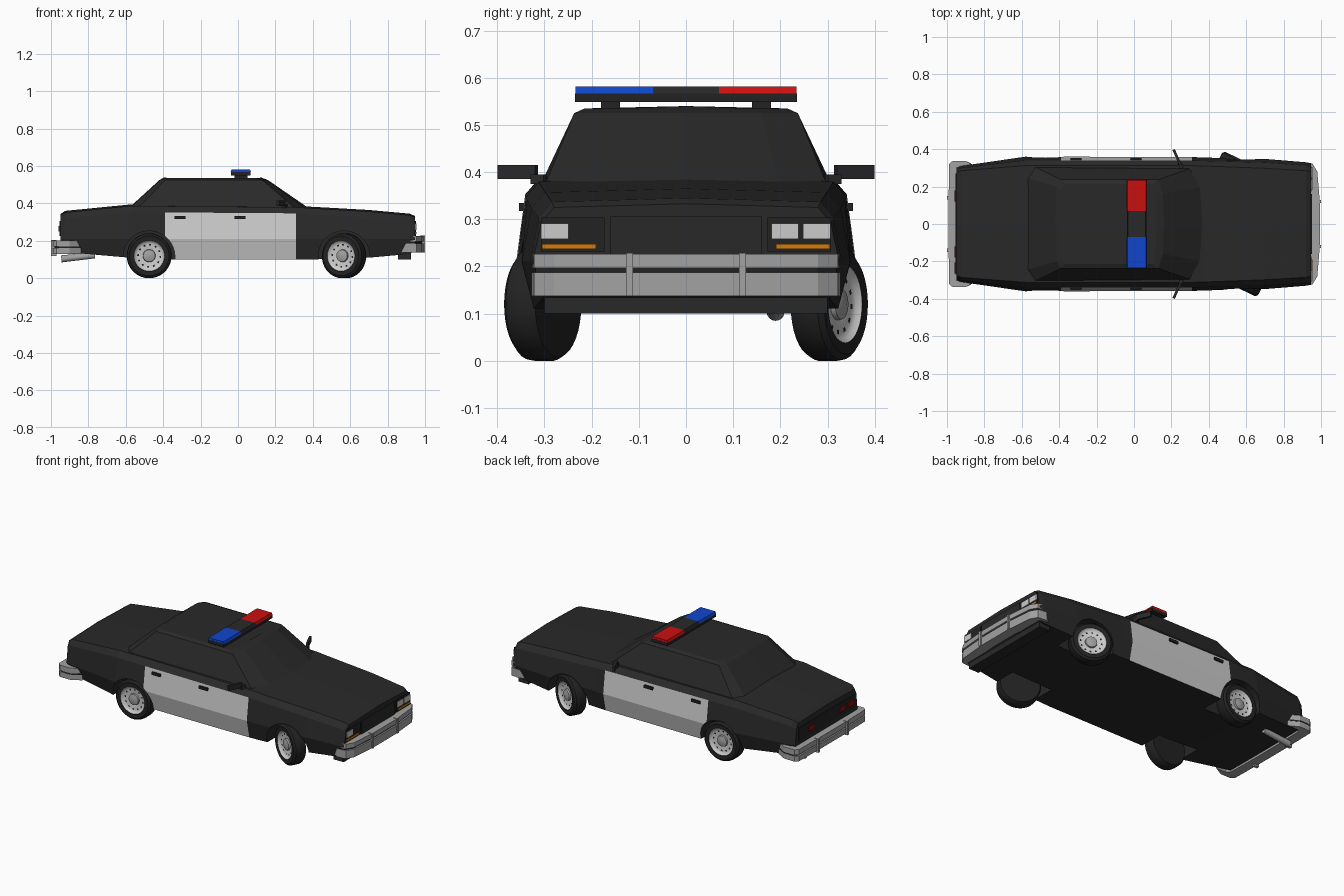
import bpy, bmesh, math
from mathutils import Matrix, Vector

if "Cube" in bpy.data.objects:
    bpy.data.objects.remove(bpy.data.objects["Cube"])


def material(name, r, g, b):
    m = bpy.data.materials.new(name)
    m.use_nodes = True
    m.diffuse_color = (r, g, b, 1)
    m.node_tree.nodes["Principled BSDF"].inputs["Base Color"].default_value = (r, g, b, 1)
    return m


BLACK = material("black paint", .022, .022, .022)
WHITE = material("white paint", .6, .6, .6)
CHROME = material("grey chrome", .36, .36, .36)
RUBBER = material("dark rubber", .016, .016, .016)
RED = material("red lamp", .6, .005, .005)
BLUE = material("blue lamp", .005, .06, .6)
AMBER = material("amber lamp", .65, .2, .005)
TAIL = material("tail lamp red", .25, .005, .005)


def finish(name, bm, mats, smooth=None):
    bmesh.ops.recalc_face_normals(bm, faces=bm.faces)
    mesh = bpy.data.meshes.new(name)
    bm.to_mesh(mesh)
    bm.free()
    ob = bpy.data.objects.new(name, mesh)
    bpy.context.collection.objects.link(ob)
    for m in mats:
        mesh.materials.append(m)
    if smooth:
        bpy.ops.object.select_all(action='DESELECT')
        ob.select_set(True)
        bpy.context.view_layer.objects.active = ob
        bpy.ops.object.shade_smooth_by_angle(angle=math.radians(smooth))
    return ob


def box(name, centre, size, mat, turn=0, taper=1):
    bm = bmesh.new()
    bmesh.ops.create_cube(bm, size=1)
    for v in bm.verts:
        k = taper if v.co.z > 0 else 1
        v.co = Vector((v.co.x * size[0] * k, v.co.y * size[1], v.co.z * size[2]))
    bm.transform(Matrix.Translation(centre) @ Matrix.Rotation(turn, 4, 'Z'))
    return finish(name, bm, [mat])


def loft(bm, rings, cap=True):
    """Join closed rings of points with quads."""
    rows = [[bm.verts.new(p) for p in ring] for ring in rings]
    n = len(rows[0])
    for a, b in zip(rows, rows[1:]):
        for i in range(n):
            bm.faces.new((a[i], a[(i + 1) % n], b[(i + 1) % n], b[i]))
    if cap:
        bm.faces.new(rows[0])
        bm.faces.new(rows[-1])


# Lower body: x, widest half width, top half width, bottom z, top z
STATIONS = [(-.95, .3, .275, .15, .335), (-.925, .31, .285, .14, .352),
            (-.58, .36, .312, .11, .386), (-.39, .36, .312, .1, .385),
            (.31, .358, .312, .1, .38), (.38, .355, .31, .1, .375),
            (.7, .348, .298, .11, .357), (.92, .33, .285, .13, .337),
            (.945, .325, .28, .15, .325)]


def section(x, w, t, zb, zt):
    half = [(w - .025, zb), (w, .21), (t + .6 * (w - t), zt - .033), (t, zt)]
    right = [(x, y, z) for y, z in half]
    left = [(x, -y, z) for y, z in reversed(half)]
    return right + [(x, 0, zt + .008)] + left


bm = bmesh.new()
loft(bm, [section(*s) for s in STATIONS])
for f in bm.faces:
    c = f.calc_center_median()
    if -.38 < c.x < .3 and abs(c.y) > .33 and c.z < .36:
        f.material_index = 1
body = finish("body", bm, [BLACK, WHITE])

# Wheel arches cut through the sides
AXLES = (-.475, .567)
bm = bmesh.new()
for x in AXLES:
    for s in (-1, 1):
        bmesh.ops.create_cone(bm, cap_ends=True, segments=32, radius1=.138, radius2=.138, depth=.3,
                              matrix=Matrix.Translation((x, s * .34, .115)) @ Matrix.Rotation(math.pi / 2, 4, 'X'))
cutter = finish("arch_cutter", bm, [BLACK])
cutter.hide_render = True
mod = body.modifiers.new("arches", 'BOOLEAN')
mod.operation = 'DIFFERENCE'
mod.solver = 'EXACT'
mod.object = cutter
bpy.ops.object.select_all(action='DESELECT')
body.select_set(True)
bpy.context.view_layer.objects.active = body
bpy.ops.object.modifier_apply(modifier=mod.name)
bpy.data.objects.remove(cutter)


# Cabin: mirrored outline rings from the belt line to the roof
def outline(pts, z, crown=0):
    full = pts + [(x, -y) for x, y in reversed(pts) if y > 0]
    return [(x, y, z + (crown if y == 0 else 0)) for x, y in full]


bm = bmesh.new()
loft(bm, [outline([(.385, 0), (.365, .2), (.31, .3), (-.54, .31), (-.585, .25), (-.59, 0)], .37),
          outline([(.16, 0), (.155, .16), (.13, .237), (-.39, .237), (-.415, .2), (-.42, 0)], .525),
          outline([(.12, 0), (.115, .14), (.1, .215), (-.37, .215), (-.39, .18), (-.395, 0)], .535, .005)])
sides = [f for f in bm.faces if abs(f.calc_center_median().y) > .25 and f.calc_area() > .05]
bmesh.ops.inset_individual(bm, faces=sides, thickness=.018, depth=-.003)
finish("cabin", bm, [BLACK])


# Bumpers: chrome bands either side of a rubber strip
def bumper(name, pts, bands):
    depth = .06 if pts[0][0] > 0 else -.06
    outer = pts + [(x, -y) for x, y in reversed(pts)]
    inner = [(x - depth, y * .9) for x, y in reversed(outer)]
    for i, (z0, z1, mat, grow) in enumerate(bands):
        bm = bmesh.new()
        loft(bm, [[(x * grow, y * grow, z) for x, y in outer + inner] for z in (z0, z1)])
        finish(f"{name}_band_{i + 1}", bm, [mat])


bumper("front_bumper", [(.9, .328), (.955, .322), (.98, .28), (.995, .1)],
       [(.137, .187, CHROME, 1), (.187, .197, RUBBER, .99), (.197, .226, CHROME, 1)])
bumper("rear_bumper", [(-.9, .337), (-.97, .337), (-.988, .32), (-.992, .1)],
       [(.13, .162, CHROME, 1), (.162, .17, RUBBER, .99), (.17, .202, CHROME, 1)])
for s, side in ((-1, "right"), (1, "left")):
    box("front_bumper_guard_" + side, (.987, s * .12, .183), (.026, .015, .092), CHROME)
    box("rear_bumper_guard_" + side, (-.985, s * .14, .162), (.03, .018, .085), CHROME)
box("front_valance", (.89, 0, .125), (.07, .6, .05), BLACK)

# Front fascia
box("grille", (.947, 0, .263), (.008, .32, .085), BLACK)
for s, side in ((-1, "right"), (1, "left")):
    box("lamp_bezel_" + side, (.946, s * .24, .268), (.007, .135, .072), RUBBER)
    box("turn_signal_" + side, (.949, s * .248, .242), (.009, .115, .011), AMBER)
for name, y in (("right_outer", -.278), ("left_inner", .21), ("left_outer", .277)):
    box("headlight_" + name, (.949, y, .275), (.009, .058, .033), WHITE)

# Rear fascia
box("rear_panel", (-.951, 0, .265), (.006, .54, .08), RUBBER)
for name, y in (("left_inner", .15), ("right_inner", -.15), ("right_outer", -.235)):
    box("tail_lamp_" + name, (-.954, y, .265), (.009, .06, .03), TAIL)

# Door handles and wing mirrors
for s, side in ((-1, "right"), (1, "left")):
    for x, place in ((-.31, "rear"), (.01, "front")):
        box(f"{place}_door_handle_{side}", (x, s * .347, .326), (.058, .014, .016), RUBBER)
    box("mirror_" + side, (.23, s * .357, .4), (.014, .088, .03), BLACK, s * .42)
    box("mirror_arm_" + side, (.25, s * .312, .385), (.02, .03, .02), BLACK, s * .42)

# Roof light bar
box("light_bar_base", (.015, 0, .558), (.106, .47, .018), RUBBER)
box("light_bar_centre", (.015, 0, .574), (.106, .14, .014), BLACK, taper=.9)
box("light_bar_blue", (.015, -.152, .574), (.11, .164, .014), BLUE, taper=.9)
box("light_bar_red", (.015, .152, .574), (.11, .164, .014), RED, taper=.9)
for s, side in ((-1, "right"), (1, "left")):
    box("light_bar_foot_" + side, (.015, s * .16, .54), (.07, .04, .024), RUBBER)

# Wheels: turned profile of radius and outward offset, hub to inner tread
PROFILE = [(.012, .034), (.032, .028), (.034, .018), (.055, .022), (.064, .022),
           (.074, .026), (.082, .036), (.088, .034), (.106, .038), (.118, .028),
           (.12, .015), (.12, -.025), (.112, -.038), (.05, -.038)]
SEG = 36


def wheel(name, x, s, steer):
    bm = bmesh.new()
    loft(bm, [[(r * math.cos(a), o, r * math.sin(a))
               for a in (i * math.tau / SEG for i in range(SEG))] for r, o in PROFILE])
    for f in bm.faces:
        c = f.calc_center_median()
        r = math.hypot(c.x, c.z)
        turn = int((math.atan2(c.z, c.x) % math.tau) / math.tau * SEG)
        if c.y < 0 or r > .083 or (.056 < r < .063 and turn % 3 == 0):
            f.material_index = 1
        elif r < .034:
            f.material_index = 2
    face = Matrix.Rotation(0 if s > 0 else math.pi, 4, 'Z')
    bm.transform(Matrix.Translation((x, s * .305, .12)) @ Matrix.Rotation(steer, 4, 'Z') @ face)
    finish(name, bm, [WHITE, RUBBER, CHROME], 35)


for s, side in ((-1, "right"), (1, "left")):
    wheel("rear_wheel_" + side, AXLES[0], s, 0)
    wheel("front_wheel_" + side, AXLES[1], s, math.radians(-26))

# Exhaust pipe under the tail
bm = bmesh.new()
bmesh.ops.create_cone(bm, cap_ends=True, segments=16, radius1=.019, radius2=.016, depth=.18,
                      matrix=Matrix.Translation((-.855, .19, .113)) @ Matrix.Rotation(math.radians(84), 4, 'Y'))
finish("exhaust", bm, [CHROME], 35)
